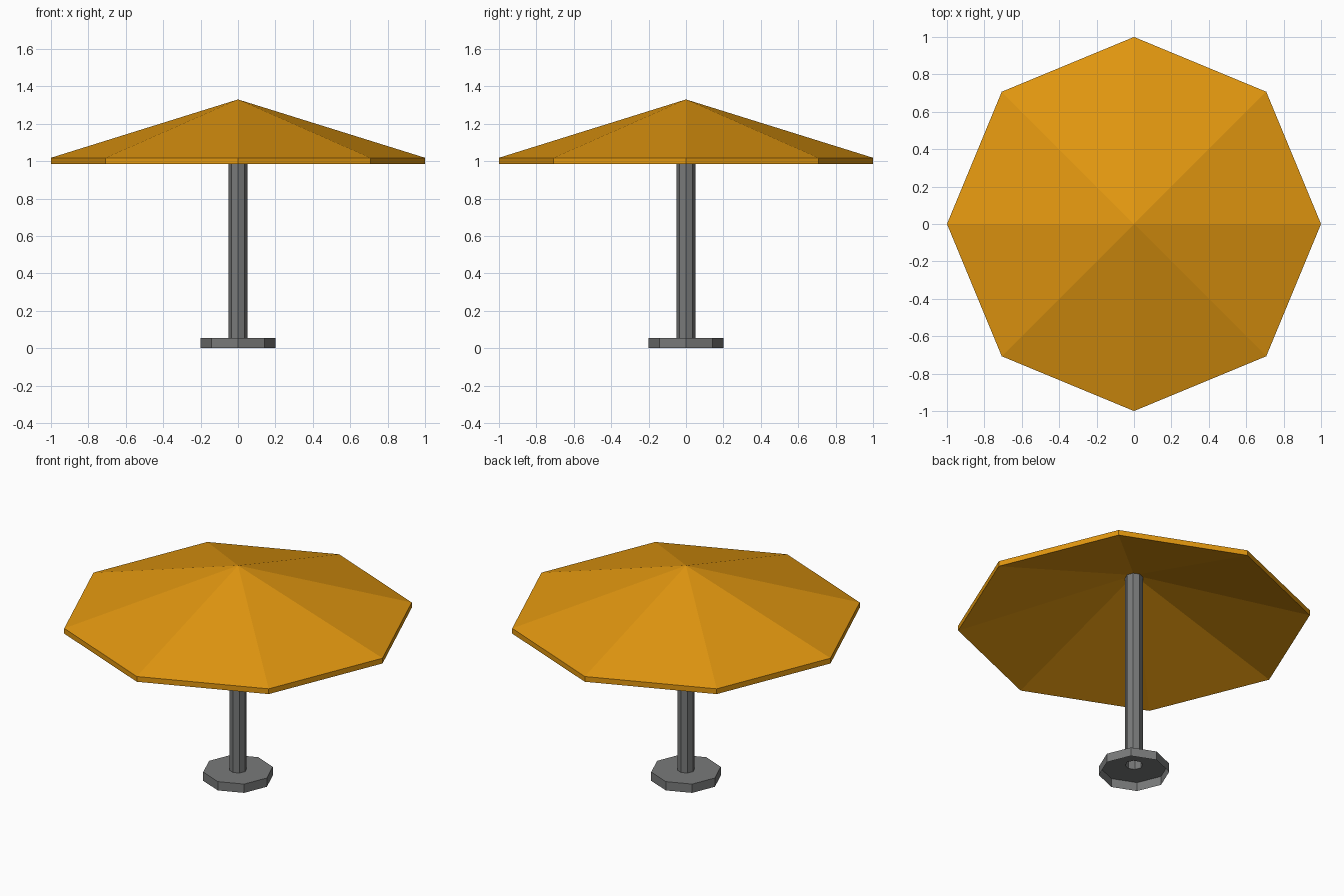
import bpy, bmesh, math

if "Cube" in bpy.data.objects:
    bpy.data.objects.remove(bpy.data.objects["Cube"])

SIDES = 8

def material(name, color):
    m = bpy.data.materials.new(name)
    m.diffuse_color = (*color, 1)
    m.use_nodes = True
    m.node_tree.nodes["Principled BSDF"].inputs["Base Color"].default_value = m.diffuse_color
    return m

def lathe(name, profile, mat, closed=False):
    """Flat eight-sided revolve of (radius, z) points; radius 0 makes a tip."""
    bm = bmesh.new()
    rings = []
    for r, z in profile:
        if r == 0:
            rings.append([bm.verts.new((0, 0, z))] * SIDES)
        else:
            rings.append([bm.verts.new((r * math.cos(2 * math.pi * i / SIDES),
                                        r * math.sin(2 * math.pi * i / SIDES), z))
                          for i in range(SIDES)])
    for a, b in zip(rings, rings[1:]):
        for i in range(SIDES):
            j = (i + 1) % SIDES
            corners = list(dict.fromkeys([a[i], a[j], b[j], b[i]]))
            bm.faces.new(corners)
    mesh = bpy.data.meshes.new(name)
    bm.to_mesh(mesh)
    bm.free()
    mesh.materials.append(mat)
    obj = bpy.data.objects.new(name, mesh)
    bpy.context.collection.objects.link(obj)
    return obj

orange = material("orange canvas", (0.76, 0.31, 0.005))
gray = material("gray metal", (0.19, 0.195, 0.195))

# Canopy: underside, vertical rim, sloped top
lathe("canopy", [(0, 1.298), (1, 0.985), (1, 1.018), (0, 1.33)], orange)

# Hollow base: open underneath, flat top with a hole for the pole
lathe("base", [(0.2, 0), (0.2, 0.055), (0.05, 0.055)], gray)

# Pole: open tube reaching up into the canopy
lathe("pole", [(0.05, 0.055), (0.05, 1.298)], gray)
